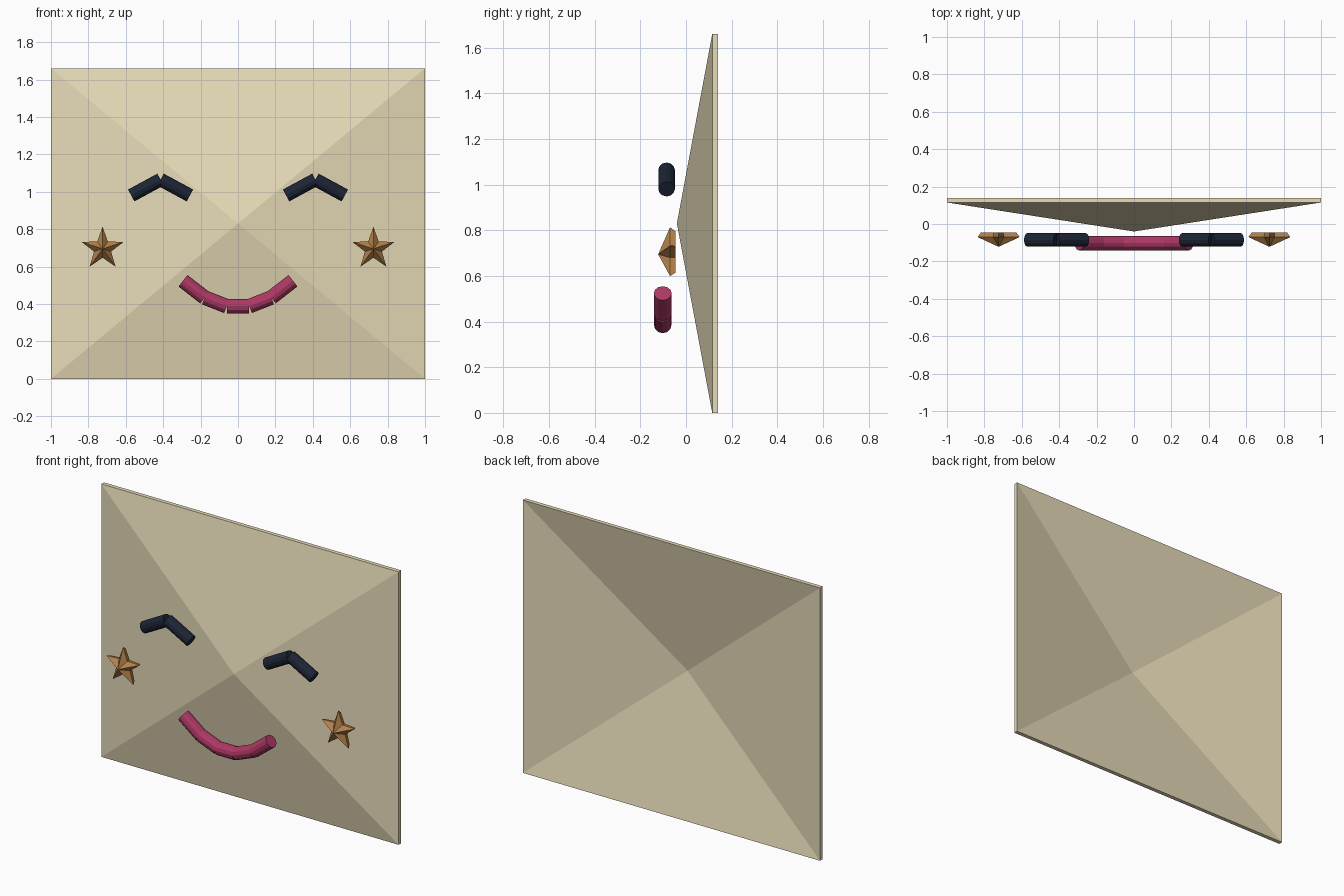
import bpy, bmesh, math
from mathutils import Vector

if "Cube" in bpy.data.objects:
    bpy.data.objects.remove(bpy.data.objects["Cube"])


def material(name, rgb):
    m = bpy.data.materials.new(name)
    m.diffuse_color = (*rgb, 1)
    m.use_nodes = True
    m.node_tree.nodes["Principled BSDF"].inputs["Base Color"].default_value = m.diffuse_color
    return m


CREAM = material("cream", (0.80, 0.71, 0.48))
NAVY = material("navy", (0.012, 0.018, 0.035))
BERRY = material("berry", (0.42, 0.04, 0.13))
BRONZE = material("bronze", (0.45, 0.22, 0.07))


def finish(name, bm, mat):
    bmesh.ops.recalc_face_normals(bm, faces=bm.faces[:])
    mesh = bpy.data.meshes.new(name)
    bm.to_mesh(mesh)
    bm.free()
    mesh.materials.append(mat)
    ob = bpy.data.objects.new(name, mesh)
    bpy.context.collection.objects.link(ob)
    return ob


def peaked_plate(name, front, back, front_peak, back_peak, mat):
    """Two rims joined by a side wall, each closed by a fan to its peak."""
    bm = bmesh.new()
    f = [bm.verts.new(p) for p in front]
    b = [bm.verts.new(p) for p in back]
    fp, bp = bm.verts.new(front_peak), bm.verts.new(back_peak)
    n = len(f)
    for i in range(n):
        j = (i + 1) % n
        bm.faces.new((f[i], f[j], fp))
        bm.faces.new((b[j], b[i], bp))
        bm.faces.new((f[j], f[i], b[i], b[j]))
    return finish(name, bm, mat)


def rods(name, points, y, radius, mat):
    """Separate capped straight cylinders along a path in the xz plane."""
    bm = bmesh.new()
    for p, q in zip(points, points[1:]):
        a, b = Vector((p[0], y, p[1])), Vector((q[0], y, q[1]))
        d = (b - a).normalized()
        u = Vector((0, 1, 0))
        v = d.cross(u)
        rings = []
        for c in (a, b):
            rings.append([bm.verts.new(c + radius * (u * math.cos(t) + v * math.sin(t)))
                          for t in (math.tau * k / 12 for k in range(12))])
        for k in range(12):
            m = (k + 1) % 12
            bm.faces.new((rings[0][k], rings[0][m], rings[1][m], rings[1][k]))
        bm.faces.new(rings[0][::-1])
        bm.faces.new(rings[1])
    return finish(name, bm, mat)


def star(cx, cz, y, outer, inner):
    pts = []
    for k in range(10):
        r = inner if k % 2 else outer
        t = math.pi / 2 + k * math.pi / 5
        pts.append((cx + r * math.cos(t), y, cz + r * math.sin(t)))
    return pts


# face board: thin sheet folded to a shallow pyramid, hollow behind
H = 1.66
corners = [(-1, 0), (1, 0), (1, H), (-1, H)]
peaked_plate("face_board", [(x, 0.115, z) for x, z in corners],
             [(x, 0.14, z) for x, z in corners],
             (0, -0.04, H / 2), (0, -0.015, H / 2), CREAM)

for side, s in (("left", -1), ("right", 1)):
    # closed eye: two rods in a chevron
    rods(side + "_eye", [(s * 0.571, 0.98), (s * 0.414, 1.065), (s * 0.257, 0.98)],
         -0.085, 0.036, NAVY)
    # cheek star with a raised centre
    cx, cz = s * 0.724, 0.695
    peaked_plate(side + "_cheek_star", star(cx, cz, -0.07, 0.118, 0.048),
                 star(cx, cz, -0.046, 0.1, 0.045),
                 (cx, -0.122, cz), (cx, -0.046, cz), BRONZE)

# smile: five rods along a curve
half = [(0.294, 0.524), (0.178, 0.434), (0.06, 0.388)]
rods("smile", [(-x, z) for x, z in half] + half[::-1], -0.102, 0.039, BERRY)
